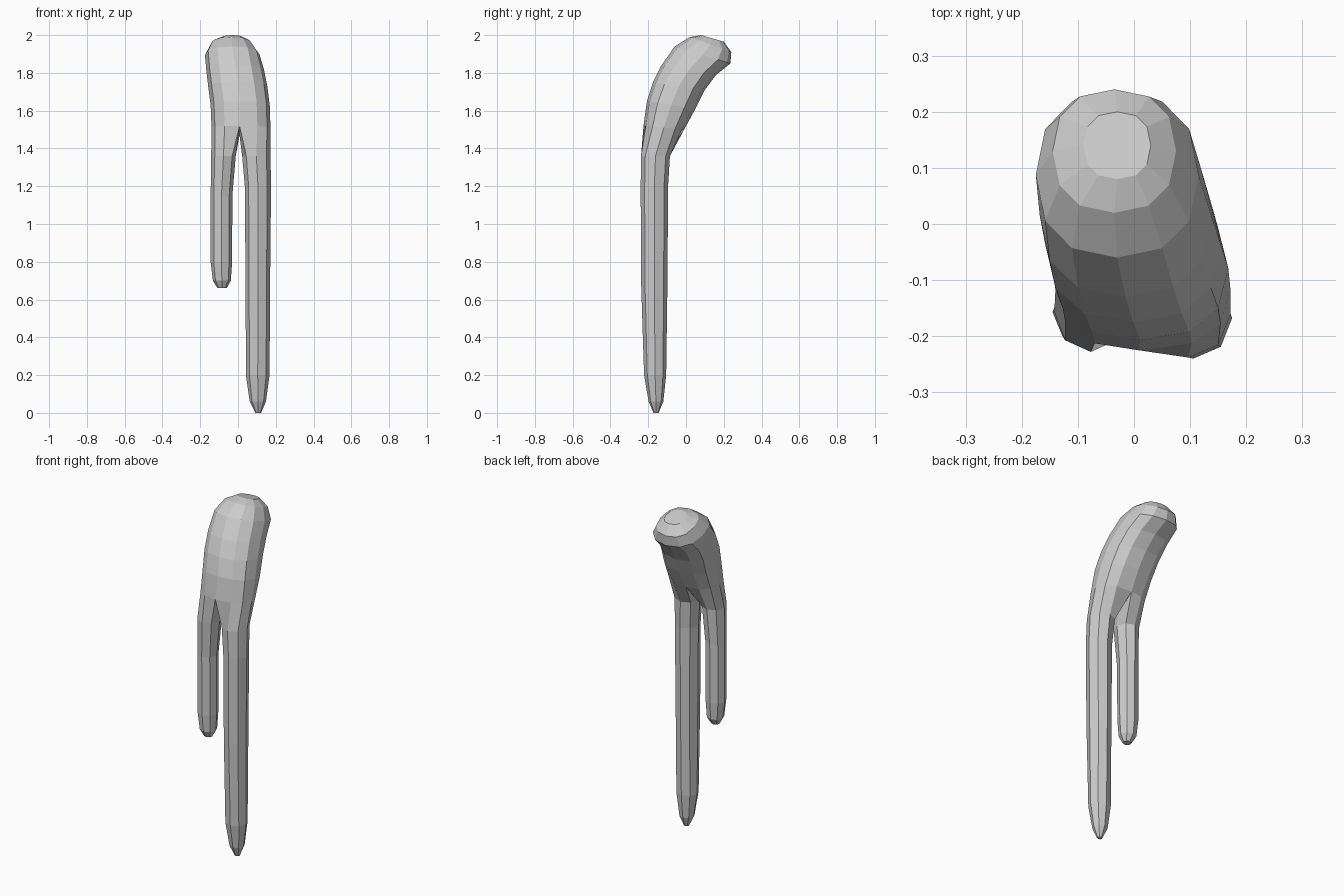
import bpy, bmesh
from math import sin, cos, pi

if "Cube" in bpy.data.objects:
    bpy.data.objects.remove(bpy.data.objects["Cube"])

bm = bmesh.new()


def boxy(v, p=0.85):
    return abs(v) ** p * (1 if v >= 0 else -1)


def body_ring(front, back, x0, x1):
    """Tilted 12-sided ring from a front and a back (y, z) point and an x range."""
    my, mz = (front[0] + back[0]) / 2, (front[1] + back[1]) / 2
    hy, hz = (front[0] - back[0]) / 2, (front[1] - back[1]) / 2
    mx, hx = (x0 + x1) / 2, (x1 - x0) / 2
    ring = []
    for k in range(12):
        c, s = boxy(cos(k * pi / 6)), boxy(sin(k * pi / 6))
        ring.append(bm.verts.new((mx + hx * s, my + hy * c, mz + hz * c)))
    return ring


def bridge(a, b):
    n = len(a)
    for i in range(n):
        j = (i + 1) % n
        bm.faces.new((a[i], a[j], b[j], b[i]))


def leg(loop, sections, side):
    """Eight-sided leg growing down from a loop whose last vertex is the crotch."""
    for z, x0, x1, y0, y1 in sections:
        ring = []
        for j in range(8):
            a = (j + 1) * pi / 4
            ring.append(bm.verts.new(((x0 + x1) / 2 - side * (x1 - x0) / 2 * cos(a),
                                      (y0 + y1) / 2 - side * (y1 - y0) / 2 * sin(a), z)))
        bridge(loop, ring)
        loop = ring
    bm.faces.new(loop)


# Curved head, from the fork up to the rounded tip
rings = [body_ring(*s) for s in (
    ((-0.225, 1.52), (-0.01, 1.50), -0.14, 0.172),
    ((-0.207, 1.65), (0.05, 1.61), -0.145, 0.168),
    ((-0.175, 1.75), (0.10, 1.71), -0.158, 0.155),
    ((-0.13, 1.84), (0.16, 1.79), -0.168, 0.138),
    ((-0.06, 1.94), (0.235, 1.85), -0.175, 0.115),
    ((0.02, 1.99), (0.24, 1.91), -0.145, 0.075),
    ((0.08, 2.00), (0.20, 1.965), -0.09, 0.03),
)]
for a, b in zip(rings, rings[1:]):
    bridge(a, b)
bm.faces.new(rings[-1])

# Crotch point splits the lowest ring into two loops
base = rings[0]
crotch = bm.verts.new((0.008, -0.12, 1.47))
base[0].co.x = base[6].co.x = 0.008

# Long right leg
leg(base[0:7] + [crotch], (
    (1.36, 0.022, 0.172, -0.238, -0.085),
    (1.20, 0.036, 0.175, -0.240, -0.095),
    (0.70, 0.040, 0.170, -0.238, -0.098),
    (0.20, 0.042, 0.167, -0.222, -0.105),
    (0.06, 0.062, 0.148, -0.198, -0.120),
    (0.00, 0.092, 0.122, -0.172, -0.145)), 1)

# Short left leg
leg(base[6:] + [base[0], crotch], (
    (1.36, -0.142, -0.012, -0.228, -0.085),
    (1.15, -0.145, -0.030, -0.216, -0.098),
    (0.80, -0.145, -0.031, -0.212, -0.100),
    (0.70, -0.133, -0.038, -0.203, -0.108),
    (0.66, -0.108, -0.060, -0.180, -0.135)), -1)

bmesh.ops.recalc_face_normals(bm, faces=bm.faces)
mesh = bpy.data.meshes.new("forked_stake")
bm.to_mesh(mesh)
bm.free()
bpy.context.collection.objects.link(bpy.data.objects.new("forked_stake", mesh))
